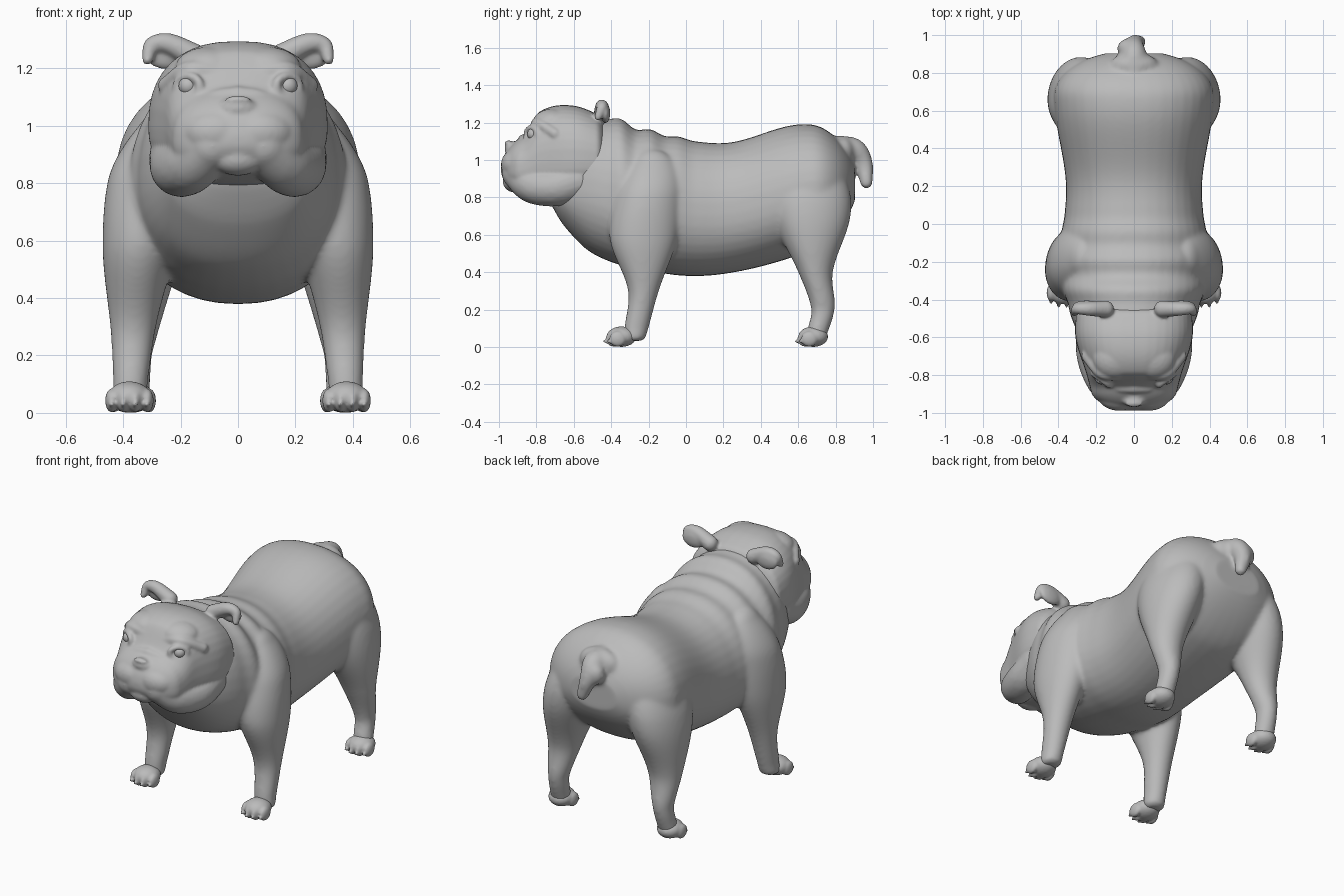
import bpy, bmesh, math
from mathutils import Vector, Matrix

cube = bpy.data.objects.get("Cube")
if cube:
    bpy.data.objects.remove(cube, do_unlink=True)

grey = bpy.data.materials.new("plain_grey")
grey.use_nodes = True
grey.diffuse_color = (.5, .5, .5, 1)
grey.node_tree.nodes["Principled BSDF"].inputs["Base Color"].default_value = grey.diffuse_color


def track(*points):
    """Return a smooth function that passes through (position, value) points."""
    last = len(points) - 1

    def slope(i):
        before, after = points[max(i - 1, 0)], points[min(i + 1, last)]
        return (after[1] - before[1]) / (after[0] - before[0])

    def value(position):
        position = min(max(position, points[0][0]), points[last][0])
        i = max(k for k in range(last) if points[k][0] <= position)
        (start, first), (stop, second) = points[i], points[i + 1]
        span = stop - start
        t = (position - start) / span
        ease = t * t * (3 - 2 * t)
        bend = t * (1 - t) * span * ((1 - t) * slope(i) - t * slope(i + 1))
        return first + (second - first) * ease + bend
    return value


def loft(bm, axis, start, stop, centre, half, low, high, widest=.45,
         power=2, start_dome=.01, stop_dome=.01, side=1, rings=80, count=40):
    """Skin rings along y or z, sized by tracks and rounded off at both ends."""
    skin = []
    for k in range(rings):
        pos = start + (stop - start) * (k + .2) / rings
        size = 1
        for distance, dome in ((pos - start, start_dome), (stop - pos, stop_dome)):
            if distance < dome:
                size *= math.sqrt(1 - (1 - distance / dome) ** 2)
        bottom, top = low(pos), high(pos)
        middle = bottom + (top - bottom) * widest
        ring = []
        for i in range(count):
            angle = math.tau * i / count
            across, along = [math.copysign(abs(f) ** (2 / power), f)
                             for f in (math.cos(angle), math.sin(angle))]
            reach = top - middle if along > 0 else middle - bottom
            x = side * (centre(pos) + half(pos) * size * across)
            other = middle + reach * size * along
            ring.append(bm.verts.new((x, pos, other) if axis == "y" else (x, other, pos)))
        skin.append(ring)
    faces = [bm.faces.new(skin[0]), bm.faces.new(skin[-1])]
    for ring, following in zip(skin, skin[1:]):
        for i in range(count):
            j = (i + 1) % count
            faces.append(bm.faces.new((ring[i], ring[j], following[j], following[i])))
    bmesh.ops.recalc_face_normals(bm, faces=faces)


def blob(bm, x, y, z, radii, side=1):
    matrix = Matrix.Translation((x * side, y, z)) @ Matrix.Diagonal((*radii, 1))
    bmesh.ops.create_icosphere(bm, subdivisions=3, radius=1, matrix=matrix)


def fold(bm, thick, thin, points, side=1, steps=36):
    """Tapering rope of flesh along a smooth path."""
    paths = [track(*enumerate(values)) for values in zip(*points)]
    for k in range(steps + 1):
        t = k / steps
        radius = thick + (thin - thick) * t
        x, y, z = [path(t * (len(points) - 1)) for path in paths]
        blob(bm, x, y, z, (radius, radius, radius), side)


def finish(name, bm, voxel=None, smoothing=0):
    mesh = bpy.data.meshes.new(name)
    bm.to_mesh(mesh)
    bm.free()
    mesh.materials.append(grey)
    mesh.shade_smooth()
    obj = bpy.data.objects.new(name, mesh)
    bpy.context.collection.objects.link(obj)
    if voxel:
        fuse = obj.modifiers.new("fuse", "REMESH")
        fuse.mode = "VOXEL"
        fuse.voxel_size = voxel
        fuse.use_smooth_shade = True
        soften = obj.modifiers.new("soften", "SMOOTH")
        soften.factor = .5
        soften.iterations = smoothing


def paw(bm, x, y, side):
    """Rounded foot with four toes and claws; y is the toe end."""
    blob(bm, x, y + .09, .055, (.075, .08, .055), side)
    for toe in (-1.5, -.5, .5, 1.5):
        toe_x = x + toe * .041
        toe_y = y + abs(toe) * .02
        blob(bm, toe_x, toe_y + .04, .043, (.023, .045, .042), side)
        blob(bm, toe_x, toe_y, .03, (.01, .02, .01), side)


# Torso, from throat to rump, with rolls of skin over the neck and withers
body = bmesh.new()
paws = bmesh.new()
central = track((-1, 0), (1, 0))
back = track((-.75, .95), (-.5, 1.22), (-.2, 1.155), (.2, 1.09), (.6, 1.19), (.9, 1.15))
flank = track((-.75, .2), (-.5, .33), (-.2, .39), (.2, .36), (.6, .42), (.9, .43))
roll_depth = track((-.5, 0), (-.36, .013), (-.15, .011), (.1, 0))


def roll(y):
    return roll_depth(y) * math.cos(math.tau * (y + .03) / .16)


loft(body, "y", -.75, .92, central,
     half=lambda y: flank(y) + roll(y) / 2,
     low=track((-.75, .76), (-.5, .5), (-.1, .39), (.2, .39), (.6, .49), (.9, .63)),
     high=lambda y: back(y) + roll(y),
     power=2.2, start_dome=.1, stop_dome=.25)

for side in (1, -1):
    # Front leg with shoulder
    loft(body, "z", .03, 1.06,
         centre=track((0, .38), (.5, .35), (.8, .3), (1, .26)),
         half=track((.1, .06), (.3, .08), (.6, .135), (.8, .155), (1, .13)),
         low=track((.1, -.33), (.3, -.31), (.6, -.41), (1, -.34)),
         high=track((0, -.23), (.1, -.2), (.3, -.145), (.6, -.04), (1, 0)),
         stop_dome=.25, side=side)
    paw(paws, .378, -.435, side)
    # Hind leg with thigh
    loft(body, "z", .03, 1.1,
         centre=track((0, .37), (.5, .33), (1, .23)),
         half=track((.2, .057), (.4, .1), (.7, .16), (1, .16)),
         low=track((.1, .65), (.2, .67), (.4, .6), (.7, .46), (1, .43)),
         high=track((0, .73), (.2, .795), (.4, .785), (.7, .88), (1, .87)),
         stop_dome=.35, side=side)
    paw(paws, .37, .59, side)
    # Breast muscle
    blob(body, .11, -.45, .62, (.13, .08, .12), side)

# Curled tail on a broad root
blob(body, 0, .84, 1.04, (.13, .07, .09))
fold(body, .08, .035, [(0, .82, 1.05), (0, .9, 1.05), (0, .95, .98), (.03, .965, .88)])
blob(body, -.02, .93, 1.01, (.07, .055, .07))
finish("body", body, .011, 14)
finish("paws", paws, .007, 3)

# Skull and muzzle
head = bmesh.new()
loft(head, "y", -.99, -.4, central,
     half=track((-1, .2), (-.8, .25), (-.6, .31), (-.4, .3)),
     low=track((-1, .86), (-.7, .79), (-.4, .83)),
     high=track((-1, 1.07), (-.87, 1.13), (-.78, 1.26), (-.6, 1.29), (-.4, 1.21)),
     widest=.4, power=2.5, start_dome=.1, stop_dome=.08)

# Chin and nose
blob(head, 0, -.915, .885, (.09, .065, .06))
blob(head, 0, -.925, 1.06, (.07, .045, .04))
blob(head, 0, -.95, 1.09, (.045, .02, .015))

for side in (1, -1):
    # Upper lip running into the hanging cheek
    blob(head, .075, -.905, .975, (.12, .085, .085), side)
    fold(head, .09, .11, [(.09, -.895, .93), (.16, -.82, .865), (.2, -.7, .855), (.2, -.58, .89)], side)
    # Wrinkles over the muzzle and below the eye
    fold(head, .028, .02, [(0, -.87, 1.11), (.1, -.865, 1.09), (.2, -.82, .99)], side)
    # Eyelids
    circle = [math.tau * k / 10 for k in range(11)]
    fold(head, .016, .016, [(.173 + .04 * math.cos(a), -.825 + .03 * math.cos(a),
                             1.138 + .034 * math.sin(a)) for a in circle], side)
    # Brow and forehead
    fold(head, .03, .03, [(.06, -.8, 1.18), (.17, -.79, 1.195), (.25, -.7, 1.14)], side)
    blob(head, .1, -.71, 1.2, (.12, .11, .075), side)
    # Folded ear: rolled rim and thin flap
    fold(head, .045, .02, [(.15, -.45, 1.24), (.24, -.45, 1.285), (.3, -.45, 1.28), (.315, -.47, 1.23)], side)
    blob(head, .25, -.43, 1.25, (.075, .025, .055), side)
finish("head", head, .008, 8)

# Eyes
for side, name in ((1, "left_eye"), (-1, "right_eye")):
    eye = bmesh.new()
    blob(eye, .173, -.815, 1.138, (.034, .034, .034), side)
    finish(name, eye)
